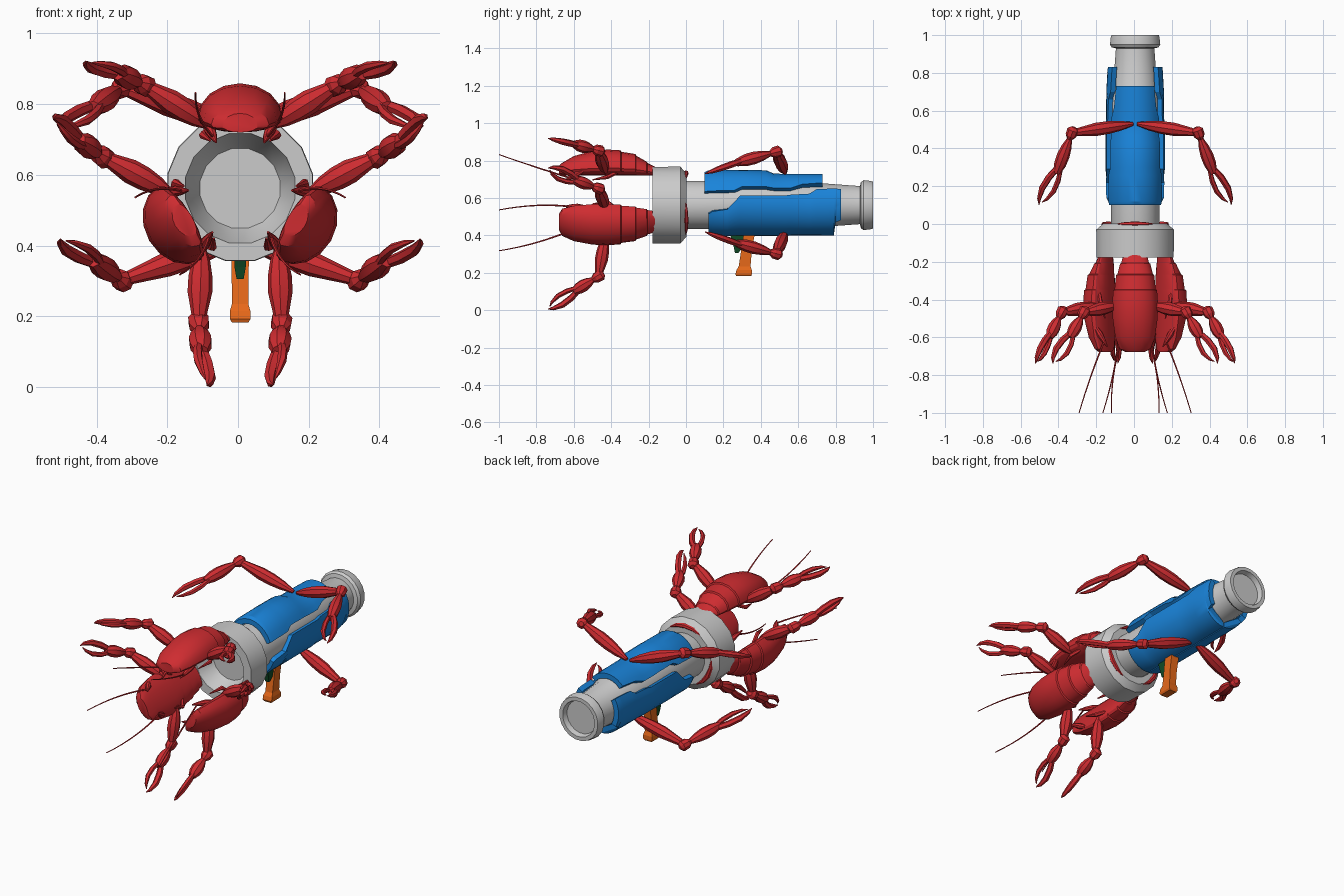
import bpy, bmesh, math
from mathutils import Vector, Matrix

if "Cube" in bpy.data.objects:
    bpy.data.objects.remove(bpy.data.objects["Cube"])

CX, CZ = 0.006, 0.562            # barrel axis
AXIS = Matrix.Translation((CX, 0, CZ))


def material(name, rgb):
    m = bpy.data.materials.new(name)
    m.diffuse_color = (*rgb, 1)
    m.use_nodes = True
    m.node_tree.nodes["Principled BSDF"].inputs["Base Color"].default_value = m.diffuse_color
    return m


RED = material("red_shell", (0.62, 0.025, 0.03))
BLUE = material("blue_panel", (0.01, 0.23, 0.70))
ORANGE = material("orange_grip", (0.80, 0.14, 0.01))
GREEN = material("green_trigger", (0.005, 0.07, 0.02))


def finish(name, bm, mat=None, matrix=AXIS, smooth=None):
    bmesh.ops.recalc_face_normals(bm, faces=bm.faces)
    me = bpy.data.meshes.new(name)
    bm.to_mesh(me)
    bm.free()
    ob = bpy.data.objects.new(name, me)
    bpy.context.collection.objects.link(ob)
    ob.matrix_world = matrix
    if mat:
        me.materials.append(mat)
    if smooth:
        bpy.ops.object.select_all(action='DESELECT')
        ob.select_set(True)
        bpy.context.view_layer.objects.active = ob
        bpy.ops.object.shade_smooth_by_angle(angle=math.radians(smooth))
    return ob


def loft(bm, rings):
    """Skin a list of closed rings and cap both ends."""
    vs = [[bm.verts.new(p) for p in ring] for ring in rings]
    n = len(vs[0])
    for a, b in zip(vs, vs[1:]):
        for i in range(n):
            j = (i + 1) % n
            bm.faces.new((a[i], a[j], b[j], b[i]))
    bm.faces.new(vs[0])
    bm.faces.new(vs[-1])


def tube(bm, pts, radii, sides=8):
    pts = [Vector(p) for p in pts]
    rings = []
    ref = (pts[-1] - pts[0]).orthogonal().normalized()
    for i, (p, r) in enumerate(zip(pts, radii)):
        t = (pts[min(i + 1, len(pts) - 1)] - pts[max(i - 1, 0)]).normalized()
        ref = (ref - t * ref.dot(t)).normalized()
        side = t.cross(ref)
        rings.append([p + r * (ref * math.cos(a) + side * math.sin(a))
                      for a in (math.tau * k / sides for k in range(sides))])
    loft(bm, rings)


def lathe(name, profile, sides, smooth):
    """Revolve (radius, y) pairs round the barrel axis."""
    bm = bmesh.new()
    loft(bm, [[(r * math.cos(a), y, r * math.sin(a))
               for a in (math.tau * (k + 0.5) / sides for k in range(sides))] for r, y in profile])
    return finish(name, bm, smooth=smooth)


def spindle(bm, a, b, radii):
    a, b = Vector(a), Vector(b)
    n = len(radii) - 1
    tube(bm, [a.lerp(b, i / n) for i in range(n + 1)], radii)


def arm(name, root, elbow, wrist, tip, matrix=AXIS):
    """Upper arm, elbow knob, forearm and two-fingered pincer."""
    root, elbow, wrist, tip = map(Vector, (root, elbow, wrist, tip))
    bm = bmesh.new()
    spindle(bm, root, elbow, (0.010, 0.026, 0.034, 0.035, 0.026, 0.017))
    d = (wrist - elbow).normalized()
    tube(bm, [elbow - d * 0.033, elbow - d * 0.018, elbow + d * 0.016, elbow + d * 0.036],
         (0.014, 0.031, 0.029, 0.015))
    spindle(bm, elbow + d * 0.03, wrist, (0.013, 0.027, 0.034, 0.032, 0.020))
    # fingers bow apart and meet at the tip
    axis = tip - wrist
    out = Vector((1 if root.x > 0 else -1, 0, 0)) if abs(root.x) > 0 else Vector((1, 0, 0))
    out = (out - axis * out.dot(axis) / axis.length_squared).normalized()
    for s, reach, r in ((1, 1.0, 0.018), (-1, 0.9, 0.014)):
        path = [wrist + axis * f * reach + out * s * w for f, w in
                ((-0.22, 0.006), (0.2, 0.026), (0.55, 0.031), (0.85, 0.019), (1.0, 0.004))]
        tube(bm, path, (r * 0.8, r, r * 0.95, r * 0.6, 0.002), 6)
    finish(name, bm, RED, matrix, smooth=25)


# Grey barrel and flared collar
lathe("barrel", [(0.12, -0.05), (0.13, 0.0), (0.13, 0.70), (0.118, 0.73), (0.103, 0.93), (0.125, 0.935),
                 (0.135, 0.95), (0.131, 0.985), (0.127, 1.0), (0.105, 1.0), (0.097, 0.97)], 20, 30)
lathe("collar", [(0.115, -0.08), (0.155, -0.165), (0.158, -0.178), (0.208, -0.178), (0.210, -0.03),
                 (0.172, 0.002), (0.12, 0.002)], 16, 24)


# Blue wrap panels: stations are (y, start angle, end angle, x radius, z radius)
def panel(name, stations, n=10):
    bm = bmesh.new()
    rows = []
    for y, a0, a1, rx, rz in stations:
        angs = [math.radians(a0 + (a1 - a0) * k / n) for k in range(n + 1)]
        outer = [(rx * math.cos(a), y, rz * math.sin(a)) for a in angs]
        inner = [((rx - 0.03) * math.cos(a), y, (rz - 0.03) * math.sin(a)) for a in angs]
        rows.append(outer + inner[::-1])
    loft(bm, rows)
    finish(name, bm, BLUE, smooth=25)


panel("top_panel", [(0.10, 24, 156, 0.150, 0.176), (0.12, 24, 156, 0.155, 0.186),
                    (0.26, 25, 155, 0.155, 0.188), (0.30, 32, 148, 0.155, 0.188),
                    (0.43, 32, 148, 0.155, 0.186), (0.47, 33, 147, 0.150, 0.168),
                    (0.56, 33, 147, 0.150, 0.167), (0.62, 42, 138, 0.150, 0.167),
                    (0.73, 46, 134, 0.145, 0.166)])
side = [(0.12, -89, -18, 0.150, 0.158), (0.14, -89, -12, 0.156, 0.165), (0.22, -89, -8, 0.156, 0.165),
        (0.29, -89, 18, 0.158, 0.165), (0.53, -89, 18, 0.158, 0.165), (0.56, -89, 20, 0.153, 0.163),
        (0.66, -89, 22, 0.153, 0.163), (0.70, -89, 32, 0.153, 0.163), (0.79, -89, 33, 0.148, 0.162),
        (0.80, -35, 33, 0.148, 0.162), (0.83, -30, 33, 0.144, 0.158)]
panel("right_side_panel", side)
panel("left_side_panel", [(y, 180 - a0, 180 - a1, rx, rz) for y, a0, a1, rx, rz in side])


# Grip and trigger: side outlines extruded across x
def slab(name, stations, mat):
    bm = bmesh.new()
    loft(bm, [[(CX + sx * w, y, z) for sx, y in ((-1, y0), (1, y0), (1, y1), (-1, y1))]
              for z, y0, y1, w in stations])
    finish(name, bm, mat, Matrix())


slab("grip", [(0.182, 0.268, 0.348, 0.023), (0.192, 0.264, 0.352, 0.029), (0.215, 0.270, 0.352, 0.029),
              (0.235, 0.282, 0.345, 0.023), (0.32, 0.295, 0.352, 0.024), (0.42, 0.31, 0.37, 0.026)], ORANGE)
slab("trigger", [(0.305, 0.262, 0.280, 0.010), (0.34, 0.255, 0.305, 0.016), (0.41, 0.235, 0.315, 0.016)], GREEN)

# Three shelled bodies spaced round the collar, each with its own limbs
SECTIONS = [(-0.678, 0.050, 0.212), (-0.662, 0.082, 0.226), (-0.60, 0.105, 0.262), (-0.50, 0.119, 0.290),
            (-0.42, 0.121, 0.297), (-0.35, 0.116, 0.293), (-0.346, 0.109, 0.285), (-0.27, 0.101, 0.273),
            (-0.266, 0.094, 0.264), (-0.21, 0.080, 0.232), (-0.206, 0.073, 0.225), (-0.15, 0.060, 0.198),
            (-0.10, 0.055, 0.190)]
for label, deg in (("top", 0), ("right", 120), ("left", 240)):
    M = AXIS @ Matrix.Rotation(math.radians(deg), 4, 'Y')
    bm = bmesh.new()
    rings = []
    for y, w, h in SECTIONS:
        base = 0.165 + 0.25 * (h - 0.165)
        rings.append([(w * math.cos(a), y, base + math.sin(a) * (h - base if math.sin(a) > 0 else base - 0.158))
                      for a in (math.tau * k / 16 for k in range(16))])
    loft(bm, rings)
    finish(label + "_body_shell", bm, RED, M, smooth=30)

    # tail edge showing behind the collar
    bm = bmesh.new()
    arc = [math.radians(a) for a in (-34, -18, 0, 18, 34)]
    tube(bm, [(0.172 * math.sin(a), 0.0, 0.172 * math.cos(a)) for a in arc],
         (0.003, 0.011, 0.014, 0.011, 0.003), 6)
    finish(label + "_tail_edge", bm, RED, M)

    for s, hand in ((1, "a"), (-1, "b")):
        arm(f"{label}_front_arm_{hand}", (s * 0.085, -0.43, 0.175), (s * 0.272, -0.468, 0.292),
            (s * 0.345, -0.60, 0.326), (s * 0.432, -0.74, 0.358), M)
        # feeler with its pointed base
        bm = bmesh.new()
        a, c, b = Vector((s * 0.075, -0.62, 0.145)), Vector((s * 0.13, -0.80, 0.20)), Vector((s * 0.126, -1.0, 0.27))
        path = [a * (1 - t) ** 2 + c * 2 * t * (1 - t) + b * t * t for t in (i / 8 for i in range(9))]
        tube(bm, path, [0.005 - 0.0003 * i for i in range(9)], 5)
        spindle(bm, (s * 0.095, -0.55, 0.185), (s * 0.068, -0.65, 0.130), (0.012, 0.017, 0.012, 0.003))
        # small folded leg under the shell
        tube(bm, [(s * 0.07, -0.36, 0.18), (s * 0.105, -0.42, 0.15), (s * 0.085, -0.50, 0.135)],
             (0.010, 0.012, 0.003), 6)
        finish(f"{label}_feeler_{hand}", bm, RED, M)

# Four rear arms gripping the blue section
for s, hand in ((1, "right"), (-1, "left")):
    for v, level in ((1, "upper"), (-1, "lower")):
        z = lambda h: v * h + 0.012
        arm(f"{level}_{hand}_rear_arm", (s * 0.012, 0.53, z(0.160)), (s * 0.335, 0.482, z(0.272)),
            (s * 0.415, 0.27, z(0.215)), (s * 0.505, 0.10, z(0.155)))
